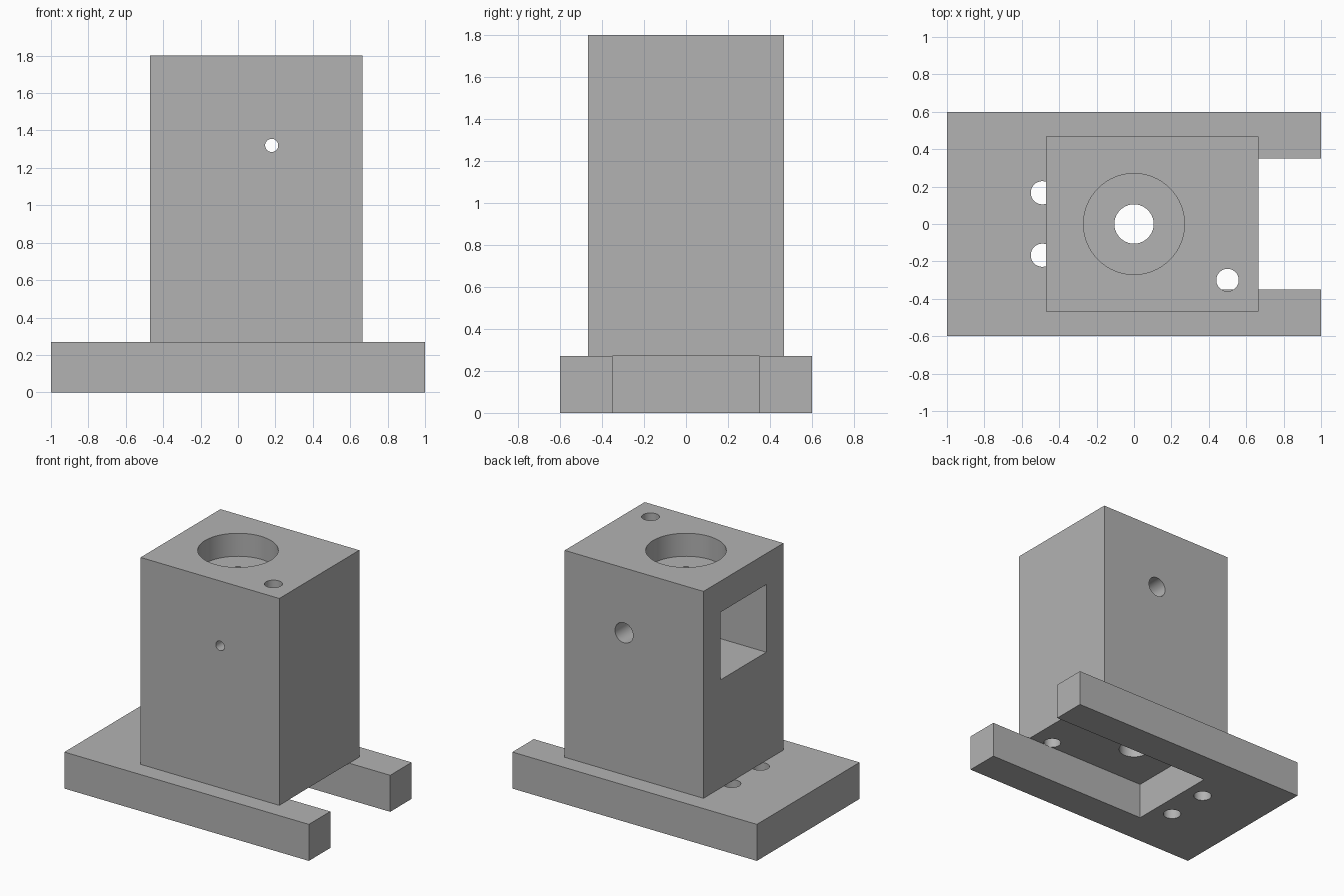
import bpy
import math

old = bpy.data.objects.get("Cube")
if old:
    bpy.data.objects.remove(old, do_unlink=True)

grey = bpy.data.materials.new("plain grey")
grey.use_nodes = True
grey.diffuse_color = (0.45, 0.45, 0.45, 1)
grey.node_tree.nodes["Principled BSDF"].inputs["Base Color"].default_value = (0.45, 0.45, 0.45, 1)


def box(name, x, y, z):
    """Box spanning the given (low, high) ranges."""
    spans = (x, y, z)
    bpy.ops.mesh.primitive_cube_add(size=1, location=[(a + b) / 2 for a, b in spans])
    obj = bpy.context.object
    obj.name = name
    obj.scale = [b - a for a, b in spans]
    bpy.ops.object.transform_apply(location=True, rotation=True, scale=True)
    obj.data.materials.append(grey)
    return obj


def rod(name, radius, start, end, axis, at):
    """Cylinder along z or y from start to end; at gives the other two coordinates."""
    mid = (start + end) / 2
    loc = (at[0], at[1], mid) if axis == "z" else (at[0], mid, at[1])
    rot = (0, 0, 0) if axis == "z" else (math.pi / 2, 0, 0)
    bpy.ops.mesh.primitive_cylinder_add(vertices=64, radius=radius, depth=end - start,
                                        location=loc, rotation=rot)
    obj = bpy.context.object
    obj.name = name
    obj.data.materials.append(grey)
    return obj


def cut(target, cutters):
    """Subtract each cutter from the target, then discard the cutter."""
    bpy.ops.object.select_all(action="DESELECT")
    target.select_set(True)
    bpy.context.view_layer.objects.active = target
    for cutter in cutters:
        cutter.hide_render = True
        mod = target.modifiers.new("cut", "BOOLEAN")
        mod.operation = "DIFFERENCE"
        mod.solver = "EXACT"
        mod.object = cutter
        bpy.ops.object.modifier_apply(modifier=mod.name)
        bpy.data.objects.remove(cutter, do_unlink=True)
    bpy.ops.object.shade_smooth_by_angle(angle=math.radians(30))


TOP, DECK = 1.8, 0.27

# Forked base plate: open slot towards +x and two bolt holes
base = box("base_plate", (-1, 1), (-0.6, 0.6), (0, DECK))
cut(base, [box("slot_cutter", (-0.35, 1.2), (-0.35, 0.35), (-0.1, DECK + 0.1))]
    + [rod("bolt_cutter", 0.062, -0.1, DECK + 0.1, "z", (-0.49, side * 0.167))
       for side in (-1, 1)])

# Tower block: counterbored shaft, side pocket, cross pin hole and corner hole
tower = box("tower_block", (-0.47, 0.665), (-0.467, 0.467), (DECK, TOP))
cut(tower, [
    rod("counterbore_cutter", 0.27, TOP - 0.17, TOP + 0.1, "z", (0, 0)),
    box("pocket_cutter", (-0.6, 0.27), (-0.267, 0.267), (1.07, 1.57)),
    rod("shaft_cutter", 0.105, DECK - 0.1, TOP + 0.1, "z", (0, 0)),
    rod("corner_cutter", 0.06, DECK - 0.1, TOP + 0.1, "z", (0.5, -0.3)),
    rod("front_pin_cutter", 0.035, -0.6, 0, "y", (0.18, 1.32)),
    rod("back_pin_cutter", 0.074, 0, 0.6, "y", (0.18, 1.32)),
])
